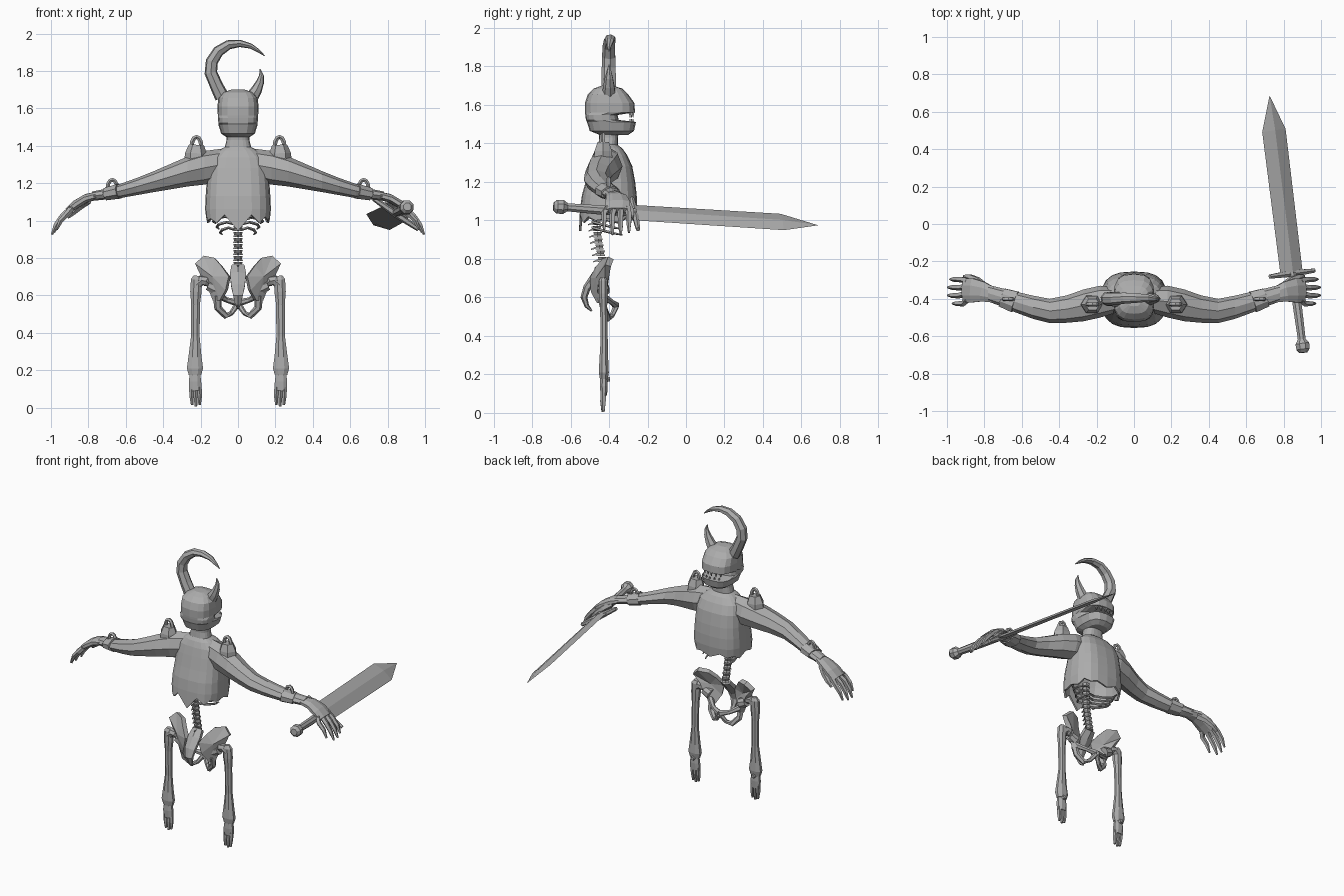
import bpy, bmesh, math
from mathutils import Vector as V

mat = bpy.data.materials.new("grey")
mat.diffuse_color = (0.42, 0.42, 0.42, 1)


def finish(name, bm, thick=0):
    bmesh.ops.recalc_face_normals(bm, faces=bm.faces)
    me = bpy.data.meshes.new(name)
    bm.to_mesh(me)
    bm.free()
    me.materials.append(mat)
    ob = bpy.data.objects.new(name, me)
    bpy.context.collection.objects.link(ob)
    if thick:
        mod = ob.modifiers.new("thickness", 'SOLIDIFY')
        mod.thickness = thick
        mod.offset = 0
    return ob


def loft(name, rings, caps=(True, True), thick=0):
    """Skin a list of equal rings of points."""
    bm = bmesh.new()
    rows = [[bm.verts.new(p) for p in r] for r in rings]
    n = len(rows[0])
    for a, b in zip(rows, rows[1:]):
        for i in range(n):
            j = (i + 1) % n
            bm.faces.new((a[i], a[j], b[j], b[i]))
    if caps[0]:
        bm.faces.new(rows[0])
    if caps[1]:
        bm.faces.new(rows[-1])
    return finish(name, bm, thick)


def tube(name, pts, radii, sides=6, ref=(0, 1, 0)):
    """Sweep an ellipse along points; radii are single or (along ref, across)."""
    pts = [V(p) for p in pts]
    rings = []
    for i, p in enumerate(pts):
        t = (pts[min(i + 1, len(pts) - 1)] - pts[max(i - 1, 0)]).normalized()
        u = V(ref) - t * V(ref).dot(t)
        u.normalize()
        w = t.cross(u)
        r = radii[i]
        a, b = r if isinstance(r, tuple) else (r, r)
        rings.append([p + u * a * math.cos(k) + w * b * math.sin(k)
                      for k in (math.tau * (q + .5) / sides for q in range(sides))])
    return loft(name, rings)


def slab_rings(rows, n, power):
    """Horizontal rounded-square rings from (z, half width, y min, y max)."""
    out = []
    for z, hx, y0, y1 in rows:
        ring = []
        for i in range(n):
            k = math.tau * i / n
            c, s = math.cos(k), math.sin(k)
            ring.append(V((hx * math.copysign(abs(c) ** power, c),
                           (y0 + y1) / 2 + (y1 - y0) / 2 * math.copysign(abs(s) ** power, s), z)))
        out.append(ring)
    return out


# Head with an open mouth on the +y side
loft("head", slab_rings([
    (1.445, .06, -.45, -.30), (1.465, .09, -.50, -.27), (1.512, .105, -.515, -.26),
    (1.522, .105, -.52, -.35), (1.548, .107, -.523, -.355), (1.562, .108, -.525, -.265),
    (1.61, .11, -.525, -.268), (1.655, .105, -.51, -.30), (1.685, .08, -.48, -.33),
    (1.70, .035, -.44, -.38)], 16, .7))
for i in range(-2, 3):
    y = -.275 - .008 * abs(i)
    tube("upper_tooth", [(i * .03, y, 1.565), (i * .03, y, 1.535)], [.011, .002], 4)
    tube("lower_tooth", [(i * .03 + .012, y, 1.507), (i * .03 + .012, y, 1.528)], [.009, .002], 4)

# Horns: one large hook, one short
tube("large_horn", [(-.085, -.40, 1.66), (-.115, -.40, 1.72), (-.145, -.40, 1.79), (-.14, -.40, 1.85),
                    (-.105, -.40, 1.905), (-.05, -.395, 1.94), (.01, -.395, 1.947),
                    (.07, -.395, 1.932), (.11, -.40, 1.907), (.143, -.40, 1.88)],
     [.04, (.04, .036), (.038, .035), (.036, .034), (.034, .031), (.031, .026), (.027, .02),
      (.021, .014), (.013, .009), .002], 7)
tube("small_horn", [(.075, -.40, 1.66), (.10, -.40, 1.70), (.118, -.40, 1.74), (.125, -.40, 1.775),
                    (.118, -.40, 1.81)], [.036, .03, .022, .013, .002], 7)

# Torso shell with a ragged hem and a pointed flap at the back
rings = slab_rings([
    (1.0, .165, -.55, -.265), (1.06, .17, -.545, -.26), (1.13, .167, -.535, -.262),
    (1.2, .162, -.515, -.27), (1.28, .155, -.495, -.285), (1.335, .14, -.48, -.31),
    (1.37, .10, -.465, -.335), (1.39, .065, -.45, -.36), (1.43, .055, -.445, -.36),
    (1.48, .055, -.45, -.35)], 20, .72)
for i, p in enumerate(rings[0]):
    p.z += (.01, -.012, .02, 0)[i % 4]
rings[0][15].z = .945
rings[0][14].z = rings[0][16].z = 1.03
loft("torso", rings, (False, True), .012)

# Spine, sacrum and the ribs below the hem
for i in range(11):
    z = .765 + i * .032
    y = -.43 - .035 * math.sin(min(i / 8, 1) * 1.57)
    tube("vertebra", [(0, y, z - .013), (0, y, z), (0, y, z + .014)], [.026, .02, .026], 6)
    tube("spine_process", [(0, y - .01, z), (0, y - .045, z - .012)], [.008, .004], 4, (1, 0, 0))
tube("sacrum", [(0, -.43, .755), (0, -.47, .71), (0, -.515, .65), (0, -.53, .60),
                (0, -.515, .555), (0, -.49, .53)],
     [(.04, .025), (.05, .025), (.042, .02), (.03, .018), (.018, .012), (.006, .005)], 6, (1, 0, 0))

for s in (-1, 1):
    for k in range(4):
        z, w = .95 + k * .03, .085 + k * .017
        tube("rib", [(s * .015, -.46, z), (s * w * .6, -.485, z + .012), (s * w, -.44, z),
                     (s * w * 1.12, -.38, z - .015), (s * w, -.33, z - .025)],
             [.007, .008, .008, .007, .004], 5, (0, 0, 1))

    # Arm: vertical sections (x, y, z, half depth, half height)
    arm = [(.08, -.405, 1.30, .065, .085), (.18, -.415, 1.282, .085, .09),
           (.27, -.435, 1.262, .085, .08), (.36, -.455, 1.235, .073, .068),
           (.45, -.465, 1.208, .065, .056), (.54, -.445, 1.182, .062, .046),
           (.63, -.418, 1.158, .056, .038), (.72, -.388, 1.139, .048, .028),
           (.78, -.37, 1.13, .045, .025)]
    loft("arm", [[V((s * x, y + a * math.cos(k), z + b * math.sin(k)))
                  for k in (math.tau * q / 8 for q in range(8))] for x, y, z, a, b in arm])

    # Hand, four fingers and thumb
    tube("palm", [(s * .75, -.38, 1.135), (s * .81, -.362, 1.12), (s * .865, -.355, 1.088),
                  (s * .91, -.355, 1.052)],
         [(.042, .022), (.058, .024), (.07, .024), (.068, .019)], 8)
    for i in range(4):
        y0, y1 = -.405 + .034 * i, -.425 + .043 * i
        e = (.025, 0, 0, .012)[i]
        tube("finger", [(s * .89, y0, 1.065), (s * (.937 - e), y1, 1.025 + e * .5),
                        (s * (.973 - e), y1, .975 + e), (s * (.995 - e), y1, .925 + e)],
             [.018, .016, .014, .006], 5)
    tube("thumb", [(s * .80, -.335, 1.11), (s * .84, -.30, 1.08), (s * .88, -.282, 1.045),
                   (s * .91, -.278, 1.015)], [.024, .02, .016, .007], 5)

    # Wrist band with a ring loop
    tube("wrist_band", [(s * .635, -.417, 1.157), (s * .705, -.393, 1.142)],
         [(.062, .043), (.054, .036)], 8)
    def loop(name, x, y, z, rx, rz, r):
        pts = [(s * (x + rx * math.cos(a)), y, z + rz * math.sin(a))
               for a in (math.pi * q / 6 for q in range(7))]
        tube(name, pts, [r] * 7, 5)
    loop("wrist_loop", .672, -.402, 1.175, .025, .043, .011)

    # Shoulder mount: tapered block topped by a loop
    tube("shoulder_mount", [(s * .225, -.43, 1.32), (s * .225, -.43, 1.36), (s * .222, -.43, 1.405)],
         [(.055, .062), (.052, .058), (.034, .04)], 6)
    loop("shoulder_loop", .222, -.43, 1.395, .026, .052, .012)

    # Pelvis wing: fan plate around a centre point
    rim = [(.225, -.405, .765), (.18, -.39, .805), (.12, -.42, .795), (.085, -.455, .755),
           (.045, -.485, .70), (.06, -.48, .63), (.09, -.45, .575), (.125, -.425, .575),
           (.15, -.42, .64), (.19, -.41, .71)]
    bm = bmesh.new()
    mid = bm.verts.new((s * .13, -.455, .70))
    vs = [bm.verts.new((s * x, y, z)) for x, y, z in rim]
    for a, b in zip(vs, vs[1:] + vs[:1]):
        bm.faces.new((mid, a, b))
    finish("pelvis_wing", bm, .032)
    tube("hip_socket", [(s * .115, -.43, .635), (s * .16, -.43, .655)], [.035, .03], 8)
    tube("sit_bone", [(s * .11, -.44, .60), (s * .108, -.425, .535), (s * .065, -.405, .49),
                      (s * .035, -.385, .505), (s * .005, -.365, .55)],
         [.024, .02, .018, .013, .016], 6)
    tube("pubic_bone", [(s * .115, -.43, .605), (s * .06, -.385, .575), (s * .002, -.365, .56)],
         [.02, .014, .02], 6)

    # Leg bone with hip ball and knee flare
    tube("hip_ball", [(s * .15, -.43, .66), (s * .17, -.43, .675), (s * .195, -.43, .68),
                      (s * .225, -.43, .655)], [.012, .028, .028, .024], 7)
    tube("leg_bone", [(s * .22, -.43, .705), (s * .222, -.43, .685), (s * .225, -.43, .62),
                      (s * .227, -.428, .55), (s * .228, -.425, .38), (s * .23, -.427, .27),
                      (s * .23, -.427, .21), (s * .23, -.427, .175)],
         [(.015, .018), (.025, .032), (.024, .033), (.02, .025), (.02, .025), (.025, .038),
          (.028, .047), (.022, .036)], 8)
    tube("ankle", [(s * .23, -.427, .18), (s * .23, -.427, .14), (s * .228, -.427, .09)],
         [(.02, .03), (.022, .036), (.018, .036)], 8)
    tube("heel_knob", [(s * .23, -.42, .175), (s * .23, -.395, .175)], [.02, .012], 6, (0, 0, 1))
    for d in (-.022, 0, .022):
        tube("toe", [(s * (.228 + d), -.427, .11), (s * (.226 + d), -.43, .06),
                     (s * (.225 + d * .9), -.43, .005 + abs(d) * .4)],
             [(.016, .0125), (.016, .012), (.009, .007)], 5)

# Sword: flat diamond blade, guard, grip and pommel
wide = V((.125, .017, -.085)).normalized()
tube("blade", [(.842, -.26, 1.04), (.748, .50, .992), (.725, .685, .975)],
     [(.072, .014), (.076, .012), (.002, .002)], 4, wide).data.update()
# turn the diamond so its corners lie on the cutting edges
blade = bpy.data.objects["blade"].data
pts = [(V((.842, -.26, 1.04)), .072, .015), (V((.748, .50, .992)), .076, .013),
       (V((.725, .685, .975)), .001, .001)]
flat = wide.cross(V((-.12, .945, -.065)).normalized())
for r, (c, a, b) in enumerate(pts):
    for q, off in enumerate((wide * a, flat * b, wide * -a, flat * -b)):
        blade.vertices[r * 4 + q].co = c + off
g = V((.845, -.265, 1.035))
tube("guard", [g - wide * .145, g - wide * .1, g, g + wide * .1, g + wide * .145],
     [.012, .015, .02, .015, .012], 6)
tube("grip", [(.845, -.26, 1.04), (.875, -.45, 1.055), (.90, -.64, 1.07)], [.022, .026, .022], 8,
     (0, 0, 1))
tube("pommel", [(.896, -.615, 1.068), (.90, -.64, 1.07), (.904, -.67, 1.072), (.906, -.688, 1.073)],
     [.022, .04, .038, .022], 8, (0, 0, 1))
